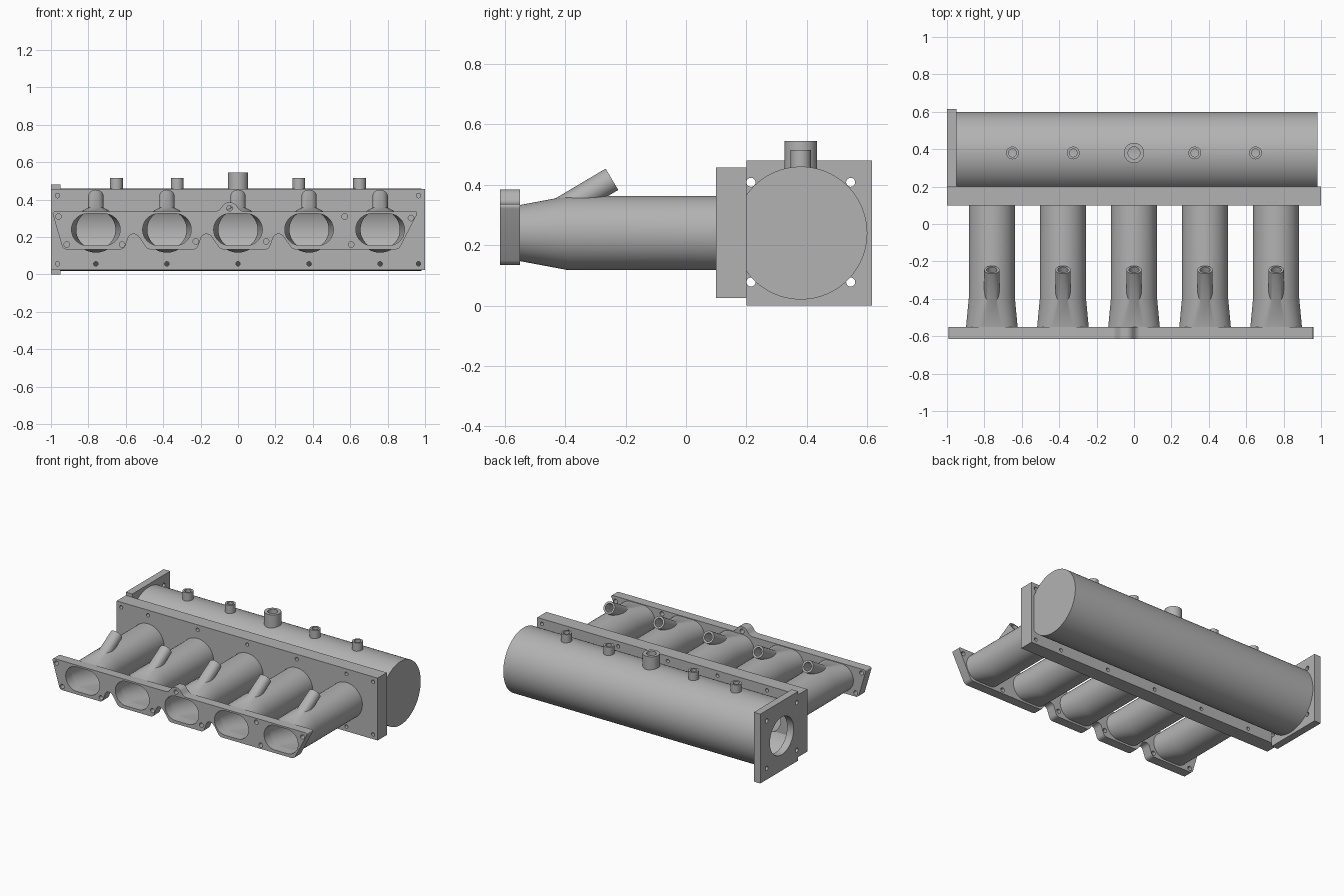
import bpy, bmesh, math
from mathutils import Vector

if "Cube" in bpy.data.objects:
    bpy.data.objects.remove(bpy.data.objects["Cube"])

metal = bpy.data.materials.new("cast_aluminium_grey")
GREY = (0.45, 0.45, 0.45, 1)
metal.use_nodes = True
metal.diffuse_color = GREY
metal.node_tree.nodes["Principled BSDF"].inputs["Base Color"].default_value = GREY

RUNNERS = [-0.76, -0.38, 0, 0.38, 0.76]
MID_Z = 0.24      # shared height of all bores
PLENUM_Y = 0.38


def rings(bm, loops):
    """Skin a closed solid through a list of equal-sized point loops."""
    vs = [[bm.verts.new(p) for p in loop] for loop in loops]
    n = len(vs[0])
    for a, b in zip(vs, vs[1:]):
        for i in range(n):
            j = (i + 1) % n
            bm.faces.new((a[i], a[j], b[j], b[i]))
    bm.faces.new(vs[0][::-1])
    bm.faces.new(vs[-1])
    bmesh.ops.recalc_face_normals(bm, faces=bm.faces)


def rod(bm, a, b, r, n=32):
    a, b = Vector(a), Vector(b)
    turn = (b - a).to_track_quat('Z', 'Y')
    angles = [2 * math.pi * i / n for i in range(n)]
    rim = [turn @ Vector((r * math.cos(t), r * math.sin(t), 0)) for t in angles]
    rings(bm, [[a + p for p in rim], [b + p for p in rim]])


def box(bm, lo, hi):
    loop = [(lo[0], lo[1]), (hi[0], lo[1]), (hi[0], hi[1]), (lo[0], hi[1])]
    rings(bm, [[(x, y, z) for x, y in loop] for z in (lo[2], hi[2])])


def duct(bm, x0, sections, n=48):
    """Loft along y; each section is (y, half width, half height)."""
    loops = []
    for y, w, h in sections:
        loop = []
        for i in range(n):
            t = 2 * math.pi * (i + 0.5) / n
            x = math.copysign(w - h, math.cos(t)) + h * math.cos(t)
            loop.append((x0 + x, y, MID_Z + h * math.sin(t)))
        loops.append(loop)
    rings(bm, loops)


def make(name, build):
    bm = bmesh.new()
    build(bm)
    me = bpy.data.meshes.new(name)
    bm.to_mesh(me)
    bm.free()
    me.materials.append(metal)
    ob = bpy.data.objects.new(name, me)
    bpy.context.collection.objects.link(ob)
    return ob


def combine(ob, build, operation='DIFFERENCE'):
    """Apply a boolean with a temporary tool solid."""
    tool = make("tool", build)
    mod = ob.modifiers.new("cut", 'BOOLEAN')
    mod.operation, mod.solver, mod.object = operation, 'EXACT', tool
    graph = bpy.context.evaluated_depsgraph_get()
    me = bpy.data.meshes.new_from_object(ob.evaluated_get(graph))
    ob.modifiers.clear()
    ob.data = me
    bpy.data.objects.remove(tool)


def core(bm, x):
    duct(bm, x, [(0.25, 0.105, 0.105), (-0.39, 0.105, 0.105),
                 (-0.55, 0.13, 0.085), (-0.65, 0.13, 0.085)])


def all_cores(bm):
    for x in RUNNERS:
        core(bm, x)


def holes_y(points, r, y0, y1):
    def build(bm):
        for x, z in points:
            rod(bm, (x, y0, z), (x, y1, z), r, 20)
    return build


# Vents on top of the plenum: x, outer radius, bore radius, top height
vents = [(x, 0.034, 0.021, 0.515) for x in (-0.65, -0.325, 0.325, 0.65)]
vents.append((0, 0.054, 0.032, 0.545))


def vent_bores(bm):
    for x, _, r, _ in vents:
        rod(bm, (x, PLENUM_Y, 0.4), (x, PLENUM_Y, 0.6), r)


# Plenum: hollow drum, flat where it meets the plate
plenum = make("plenum", lambda bm: rod(
    bm, (-0.95, PLENUM_Y, MID_Z), (0.98, PLENUM_Y, MID_Z), 0.22, 96))
combine(plenum, lambda bm: box(bm, (-1.2, 0, -0.2), (1.2, 0.2, 0.7)))
combine(plenum, lambda bm: rod(
    bm, (-1.0, PLENUM_Y, MID_Z), (0.96, PLENUM_Y, MID_Z), 0.2, 96))
combine(plenum, vent_bores)

for i, (x, r, _, top) in enumerate(vents):
    vent = make(f"plenum_vent_{i + 1}", lambda bm: rod(
        bm, (x, PLENUM_Y, 0.445), (x, PLENUM_Y, top), r))
    combine(vent, vent_bores)

# Square inlet flange on the end of the plenum
inlet = make("inlet_flange", lambda bm: box(bm, (-1, 0.2, 0), (-0.95, 0.615, 0.48)))


def inlet_holes(bm):
    rod(bm, (-1.1, PLENUM_Y, MID_Z), (-0.9, PLENUM_Y, MID_Z), 0.13, 64)
    for y in (0.215, 0.545):
        for z in (0.078, 0.408):
            rod(bm, (-1.1, y, z), (-0.9, y, z), 0.015, 20)


combine(inlet, inlet_holes)

# Long plate between plenum and runners
plate = make("mounting_plate", lambda bm: box(bm, (-1, 0.1, 0.025), (1, 0.2, 0.457)))
combine(plate, all_cores)
bolts = [(x, z) for x in [-0.965] + RUNNERS + [0.965] for z in (0.057, 0.422)]
combine(plate, holes_y(bolts, 0.012, 0, 0.3))

# Runners, each with an angled injector boss
seat, axis = Vector((0, -0.245, 0.418)), Vector((0, 0.86, 0.51))
for i, x in enumerate(RUNNERS):
    at = seat + Vector((x, 0, 0))
    runner = make(f"runner_{i + 1}", lambda bm: duct(
        bm, x, [(0.1, 0.123, 0.123), (-0.39, 0.123, 0.123), (-0.55, 0.138, 0.093)]))
    combine(runner, lambda bm: rod(bm, at - axis * 0.2, at, 0.041), 'UNION')
    combine(runner, lambda bm: core(bm, x))
    combine(runner, lambda bm: rod(bm, at - axis * 0.25, at + axis * 0.1, 0.028))

# Head flange: scalloped lower edge, one raised bolt ear
LOW, HIGH = 0.134, 0.337
outline = [(-0.995, HIGH), (-0.935, LOW)]
for n in (-0.56, -0.17, 0.215):
    outline += [(n - 0.05, LOW), (n - 0.02, 0.216), (n + 0.02, 0.216), (n + 0.075, LOW)]
outline += [(0.86, LOW), (0.965, HIGH), (0.015, HIGH),
            (-0.02, 0.385), (-0.07, 0.385), (-0.105, HIGH)]


def head_shape(bm):
    rings(bm, [[(x, y, z) for x, z in outline] for y in (-0.615, -0.55)])
    corners = [e for e in bm.edges
               if abs(e.verts[0].co.y - e.verts[1].co.y) > 0.05]
    bmesh.ops.bevel(bm, geom=corners, offset=0.018, segments=5,
                    affect='EDGES', profile=0.5, clamp_overlap=True)


head = make("head_flange", head_shape)
combine(head, all_cores)
head_bolts = [(-0.96, 0.31), (-0.915, 0.16), (-0.62, 0.16), (-0.225, 0.177),
              (0.15, 0.177), (0.605, 0.16), (0.57, 0.31), (0.925, 0.302), (-0.045, 0.354)]
combine(head, holes_y(head_bolts, 0.015, -0.7, -0.5))

# Smooth round surfaces, crisp machined edges
bpy.ops.object.select_all(action='DESELECT')
for ob in bpy.context.collection.objects:
    if ob.type == 'MESH' and metal.name in ob.data.materials:
        ob.select_set(True)
        bpy.context.view_layer.objects.active = ob
bpy.ops.object.shade_smooth_by_angle(angle=math.radians(30))
